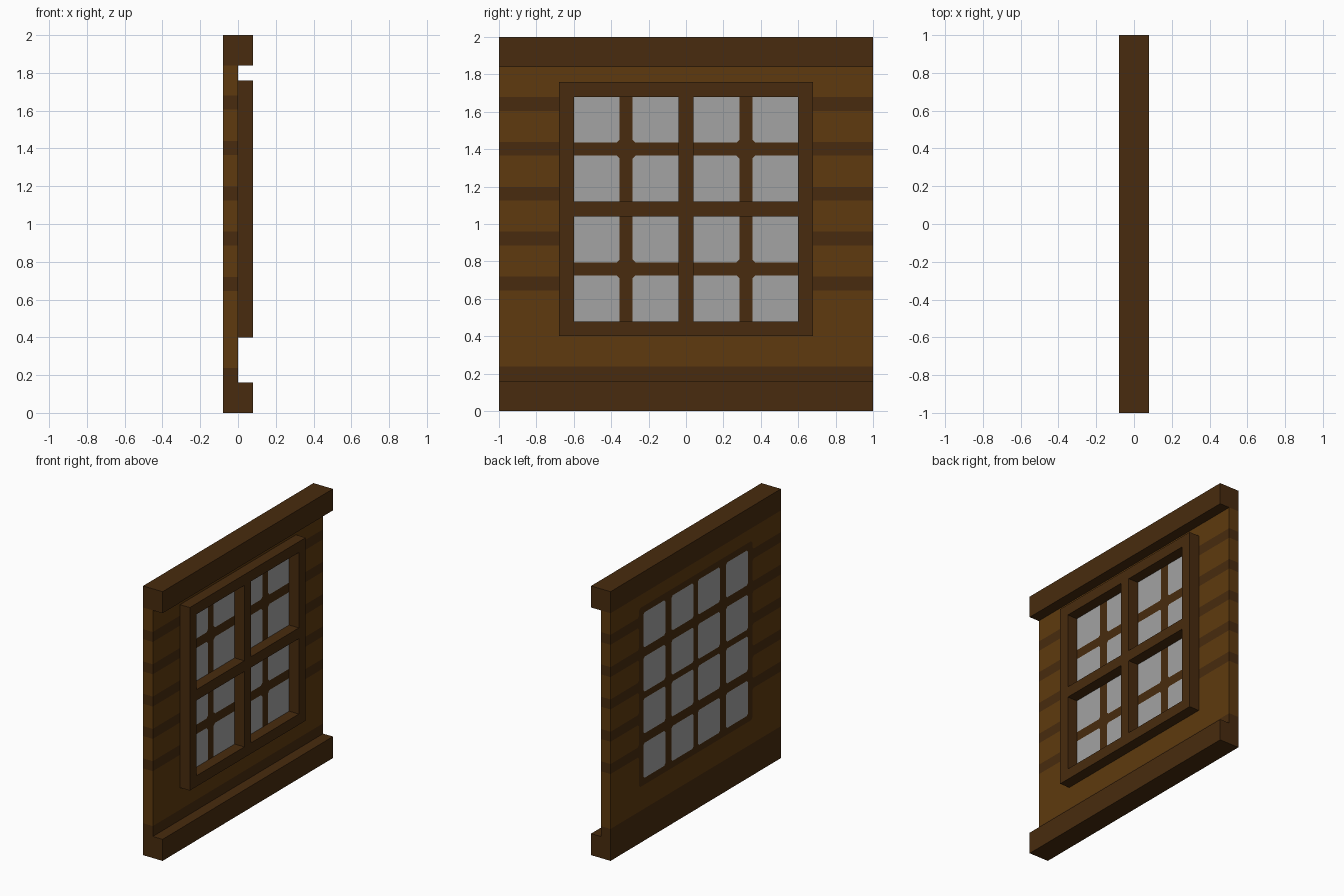
import bpy, bmesh

cube = bpy.data.objects.get("Cube")
if cube:
    bpy.data.objects.remove(cube, do_unlink=True)


def material(name, rgb):
    m = bpy.data.materials.new(name)
    m.use_nodes = True
    m.diffuse_color = (*rgb, 1)
    bsdf = next(n for n in m.node_tree.nodes if n.type == 'BSDF_PRINCIPLED')
    bsdf.inputs["Base Color"].default_value = (*rgb, 1)
    bsdf.inputs["Roughness"].default_value = 0.8
    return m


LIGHT, DARK, GLASS = 0, 1, 2
MATS = [material("light_wood", (0.112, 0.042, 0.0044)),
        material("dark_wood", (0.065, 0.0242, 0.0044)),
        material("grey_glass", (0.366, 0.366, 0.366))]


def add_object(name, bm, mats):
    me = bpy.data.meshes.new(name)
    bm.to_mesh(me)
    bm.free()
    for m in mats:
        me.materials.append(m)
    ob = bpy.data.objects.new(name, me)
    bpy.context.collection.objects.link(ob)
    return ob


def box(name, x, y, z):
    bm = bmesh.new()
    bmesh.ops.create_cube(bm, size=1)
    for v in bm.verts:
        v.co = [(a + b) / 2 + c * (b - a) for c, (a, b) in zip(v.co, (x, y, z))]
    return add_object(name, bm, [MATS[DARK]])


# Layout of the wall panel
BACK, MID, FRONT = -0.08, 0.0, 0.08
Z0, Z1, ZC = 0.16, 1.84, 1.08        # panel bottom, panel top, window centre
RIM, CUT = 0.665, 0.015              # flat window border, corner cut
PANES = [(0.025, 0.285), (0.355, 0.615)]
STRIPES = [(0.645 + 0.24 * k, 0.719 + 0.24 * k) for k in range(5)]
SKIRT = 0.237


def colour(y, z):
    """Colour of the flat panel at a point."""
    u, w = abs(y), abs(z - ZC)
    if u < RIM and w < RIM:
        in_pane = all(any(a < t < b for a, b in PANES) for t in (u, w))
        return GLASS if in_pane else DARK
    if z < SKIRT or (u > RIM and any(a < z < b for a, b in STRIPES)):
        return DARK
    return LIGHT


edges = [e for p in PANES for e in p] + [RIM]
mirrored = sorted([-e for e in edges] + edges)
y_lines = [-1] + mirrored + [1]
inner_z = [Z0, SKIRT] + [ZC + e for e in mirrored] + [Z1]
outer_z = [Z0, SKIRT] + [e for s in STRIPES for e in s] + [Z1]

# Wall panel: both sheets cut along the colour borders, with clipped corners
bm = bmesh.new()


def face(points, mat, flip=False):
    pts = points[::-1] if flip else points
    bm.faces.new([bm.verts.new(p) for p in pts]).material_index = mat


def cell(x, y0, y1, z0, z1, flip):
    own = colour((y0 + y1) / 2, (z0 + z1) / 2)
    outline = []
    for i, (y, z, sy, sz) in enumerate([(y0, z0, 1, 1), (y1, z0, -1, 1),
                                        (y1, z1, -1, -1), (y0, z1, 1, -1)]):
        e = 0.004
        around = [colour(y - sy * e, z + sz * e), colour(y + sy * e, z - sz * e),
                  colour(y - sy * e, z - sz * e)]
        if own in around or abs(y) == 1 or z in (Z0, Z1):
            outline.append((x, y, z))
            continue
        a, b = (x, y, z + sz * CUT), (x, y + sy * CUT, z)
        if i % 2:
            a, b = b, a
        outline += [a, b]
        face([a, (x, y, z), b], around[2], flip)
    face(outline, own, flip)


for x, flip in ((MID, False), (BACK, True)):
    for y0, y1 in zip(y_lines, y_lines[1:]):
        zs = outer_z if abs(y0 + y1) / 2 > RIM else inner_z
        for z0, z1 in zip(zs, zs[1:]):
            cell(x, y0, y1, z0, z1, flip)

# Striped panel ends
for y, flip in ((-1, False), (1, True)):
    for z0, z1 in zip(outer_z, outer_z[1:]):
        face([(BACK, y, z0), (MID, y, z0), (MID, y, z1), (BACK, y, z1)],
             colour(y, (z0 + z1) / 2), flip)
bmesh.ops.remove_doubles(bm, verts=bm.verts, dist=1e-5)
add_object("wall_panel", bm, MATS)

# Beams along the bottom and top
box("bottom_beam", (BACK, FRONT), (-1, 1), (0, Z0))
box("top_beam", (BACK, FRONT), (-1, 1), (Z1, 2))

# Raised window frame
depth = (MID, FRONT)
box("frame_bottom", depth, (-0.68, 0.68), (0.40, 0.48))
box("frame_top", depth, (-0.68, 0.68), (1.68, 1.76))
box("window_mullion", depth, (-0.04, 0.04), (0.48, 1.68))
for side, s in (("left", 1), ("right", -1)):
    box("frame_side_" + side, depth, sorted((s * 0.60, s * 0.68)), (0.48, 1.68))
    box("window_transom_" + side, depth, sorted((s * 0.04, s * 0.60)), (1.04, 1.12))
